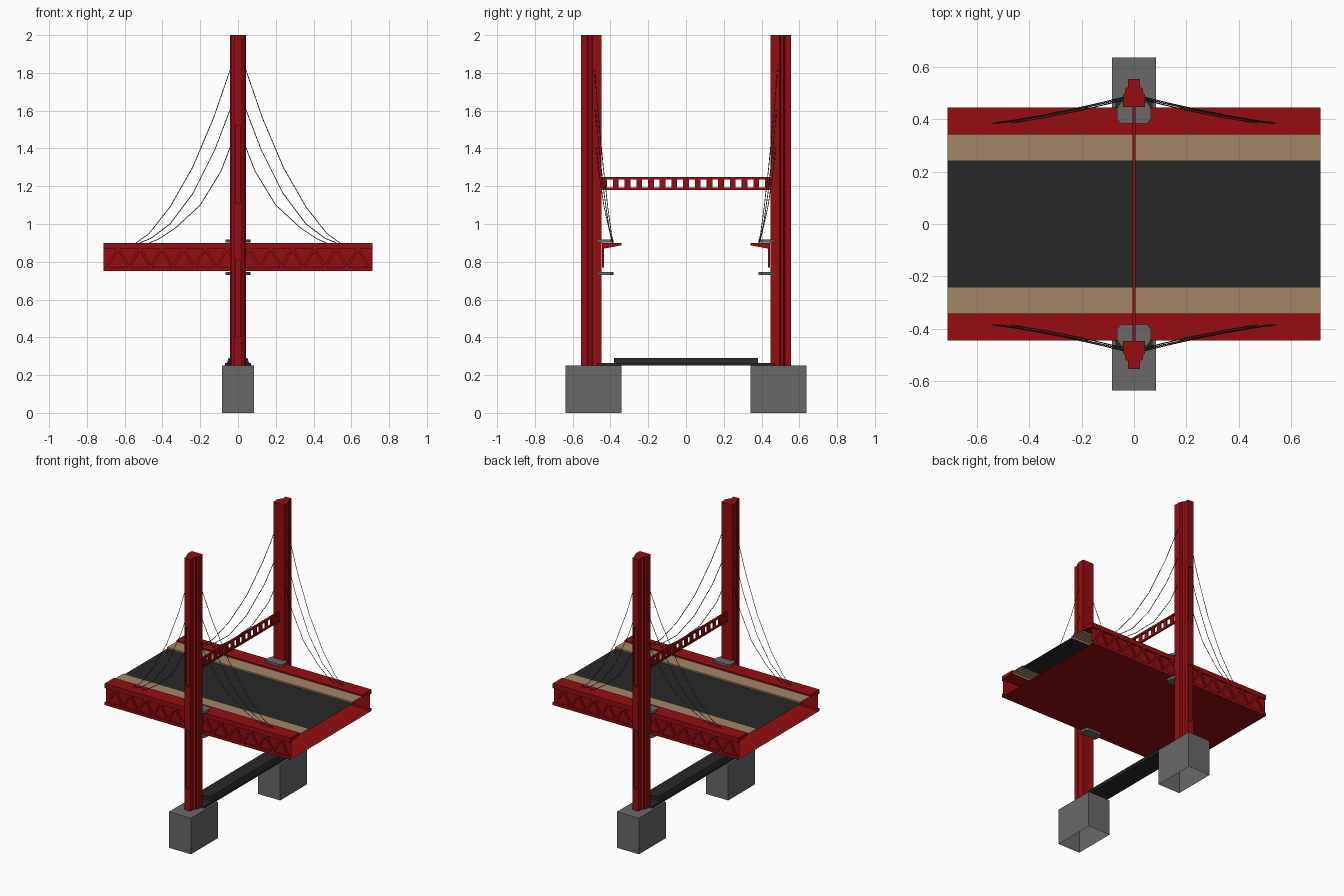
import bpy, bmesh
from mathutils import Vector

if "Cube" in bpy.data.objects:
    bpy.data.objects.remove(bpy.data.objects["Cube"])

COL = {"red": (0.30, 0.004, 0.006, 1), "tan": (0.37, 0.24, 0.14, 1), "asphalt": (0.021, 0.021, 0.021, 1),
       "concrete": (0.14, 0.14, 0.14, 1), "steel": (0.05, 0.05, 0.05, 1)}
MAT = {}
for n, c in COL.items():
    MAT[n] = bpy.data.materials.new(n)
    MAT[n].diffuse_color = c


def finish(name, bm, mat, mirror="", recalc=True):
    if recalc:
        bmesh.ops.recalc_face_normals(bm, faces=bm.faces)
    me = bpy.data.meshes.new(name)
    bm.to_mesh(me)
    bm.free()
    me.materials.append(MAT[mat])
    ob = bpy.data.objects.new(name, me)
    bpy.context.collection.objects.link(ob)
    if mirror:
        m = ob.modifiers.new("mirror", 'MIRROR')
        m.use_axis = ["x" in mirror, "y" in mirror, False]
        m.use_mirror_merge = False
    return ob


def add_box(bm, x0, x1, y0, y1, z0, z1):
    v = [bm.verts.new((x, y, z)) for x in (x0, x1) for y in (y0, y1) for z in (z0, z1)]
    return [bm.faces.new([v[i] for i in f]) for f in
            ((0, 1, 3, 2), (4, 6, 7, 5), (0, 4, 5, 1), (2, 3, 7, 6), (0, 2, 6, 4), (1, 5, 7, 3))]


def add_prism(bm, pts, a, b):
    """Extrude a closed outline of 3D points by the step from a to b."""
    lo = [bm.verts.new(Vector(p) + Vector(a)) for p in pts]
    hi = [bm.verts.new(Vector(p) + Vector(b)) for p in pts]
    n = len(pts)
    bm.faces.new(lo)
    bm.faces.new(hi[::-1])
    for i in range(n):
        bm.faces.new((lo[i], lo[(i + 1) % n], hi[(i + 1) % n], hi[i]))


def sheet(name, yz, mat, mirror=""):
    """Thin open sheet running the length of the deck."""
    bm = bmesh.new()
    rows = [[bm.verts.new((x, y, z)) for x in (-L, L)] for y, z in yz]
    for a, b in zip(rows, rows[1:]):
        bm.faces.new((a[0], a[1], b[1], b[0]))
    return finish(name, bm, mat, mirror, False)


L = 0.713

# Concrete piers, open underneath
bm = bmesh.new()
faces = add_box(bm, -0.085, 0.085, 0.342, 0.637, 0, 0.25)
bmesh.ops.delete(bm, geom=[faces[4]], context='FACES_ONLY')
finish("pier", bm, "concrete", "y")

# Stepped tie beam between the piers
bm = bmesh.new()
add_box(bm, -0.07, 0.07, -0.47, 0.47, 0.25, 0.265)
add_prism(bm, [(-0.058, 0, 0.265), (0.058, 0, 0.265), (0.05, 0, 0.29), (-0.05, 0, 0.29)],
          (0, -0.382, 0), (0, 0.382, 0))
finish("tie_beam", bm, "asphalt")

# Towers with a stepped plan and recessed slots in the outer face
half = [(0.042, 0.448), (0.042, 0.495), (0.034, 0.502), (0.034, 0.517), (0.022, 0.525), (0.022, 0.555)]
plan = [(x, y, 0) for x, y in half] + [(-x, y, 0) for x, y in half[::-1]]
bm = bmesh.new()
add_prism(bm, plan, (0, 0, 0.25), (0, 0, 2.0))
tower = finish("tower", bm, "red")
bm = bmesh.new()
for z0, z1 in ((0.40, 0.81), (1.11, 1.52)):
    add_box(bm, -0.014, 0.014, 0.543, 0.6, z0, z1)
cutter = finish("slot_cutter", bm, "red")
cutter.hide_render = True
mod = tower.modifiers.new("slots", 'BOOLEAN')
mod.operation, mod.solver, mod.object = 'DIFFERENCE', 'EXACT', cutter
bpy.context.view_layer.objects.active = tower
bpy.ops.object.modifier_apply(modifier="slots")
bpy.data.objects.remove(cutter)
mod = tower.modifiers.new("mirror", 'MIRROR')
mod.use_axis = (False, True, False)

# Cross brace: two chords and a row of posts
bm = bmesh.new()
W = 0.449
for z0, z1 in ((1.18, 1.192), (1.236, 1.25)):
    add_box(bm, -0.006, 0.006, -W, W, z0, z1)
step = 2 * W / 14.5
for i in range(15):
    y = -W + i * step
    add_box(bm, -0.004, 0.004, y, y + step / 2, 1.192, 1.236)
finish("cross_brace", bm, "red")

# Deck sheets: road, raised walkways with curbs, underside
sheet("road", [(-0.24, 0.88), (0.24, 0.88)], "asphalt")
sheet("walkway", [(0.24, 0.875), (0.24, 0.89), (0.342, 0.89), (0.342, 0.875)], "tan", "y")
sheet("deck_underside", [(0.445, 0.75), (-0.445, 0.75)], "red")

# Edge girder: tapered top flange, set-back web, bottom lip
bm = bmesh.new()
add_prism(bm, [(0, 0.342, 0.9), (0, 0.445, 0.9), (0, 0.445, 0.868), (0, 0.342, 0.887)], (-L, 0, 0), (L, 0, 0))
finish("top_flange", bm, "red", "y")
sheet("girder_web", [(0.432, 0.87), (0.432, 0.77), (0.445, 0.77), (0.445, 0.75)], "red", "y")

# Zigzag truss on the girder web
bm = bmesh.new()
n = 24
dx = 2 * (L - 0.02) / n
for i in range(n):
    x0 = -L + 0.02 + i * dx
    a, b = (x0, x0 + dx) if i % 2 else (x0 + dx, x0)
    add_prism(bm, [(a - 0.008, 0, 0.87), (a + 0.008, 0, 0.87), (b + 0.008, 0, 0.77), (b - 0.008, 0, 0.77)],
              (0, 0.434, 0), (0, 0.444, 0))
finish("girder_truss", bm, "red", "y")

# Bracket plates holding the deck to the towers
plate = [(0.05, 0.385), (0.065, 0.40), (0.065, 0.44), (0.05, 0.467)]
outline = [(x, y, 0) for x, y in plate] + [(-x, y, 0) for x, y in plate[::-1]]
for name, z0, z1 in (("upper_bracket", 0.902, 0.918), ("lower_bracket", 0.731, 0.747)):
    bm = bmesh.new()
    add_prism(bm, outline, (0, 0, z0), (0, 0, z1))
    finish(name, bm, "concrete", "y")

# Sagging stay cables, three per quarter
cables = [[(0.04, 1.82), (0.13, 1.56), (0.24, 1.30), (0.36, 1.09), (0.47, 0.95), (0.54, 0.90)],
          [(0.04, 1.61), (0.12, 1.40), (0.24, 1.16), (0.36, 1.00), (0.46, 0.925), (0.52, 0.90)],
          [(0.04, 1.41), (0.09, 1.28), (0.20, 1.10), (0.33, 0.98), (0.42, 0.92), (0.47, 0.90)]]
cu = bpy.data.curves.new("stay_cables", 'CURVE')
cu.dimensions = '3D'
cu.bevel_depth, cu.bevel_resolution = 0.002, 0
for sx in (-1, 1):
    for sy in (-1, 1):
        for k, pts in enumerate(cables):
            sp = cu.splines.new('POLY')
            sp.points.add(len(pts) - 1)
            for p, (x, z) in zip(sp.points, pts):
                t = (x - 0.04) / (pts[-1][0] - 0.04)
                y = 0.485 - 0.005 * k - (0.13 - 0.03 * t) * t + 0.006 * k * t
                p.co = (sx * x, sy * y, z, 1)
cu.materials.append(MAT["steel"])
bpy.context.collection.objects.link(bpy.data.objects.new("stay_cables", cu))

for m in bpy.data.materials:
    if m.users and not m.is_grease_pencil:
        m.use_nodes = True
        m.node_tree.nodes["Principled BSDF"].inputs["Base Color"].default_value = m.diffuse_color
